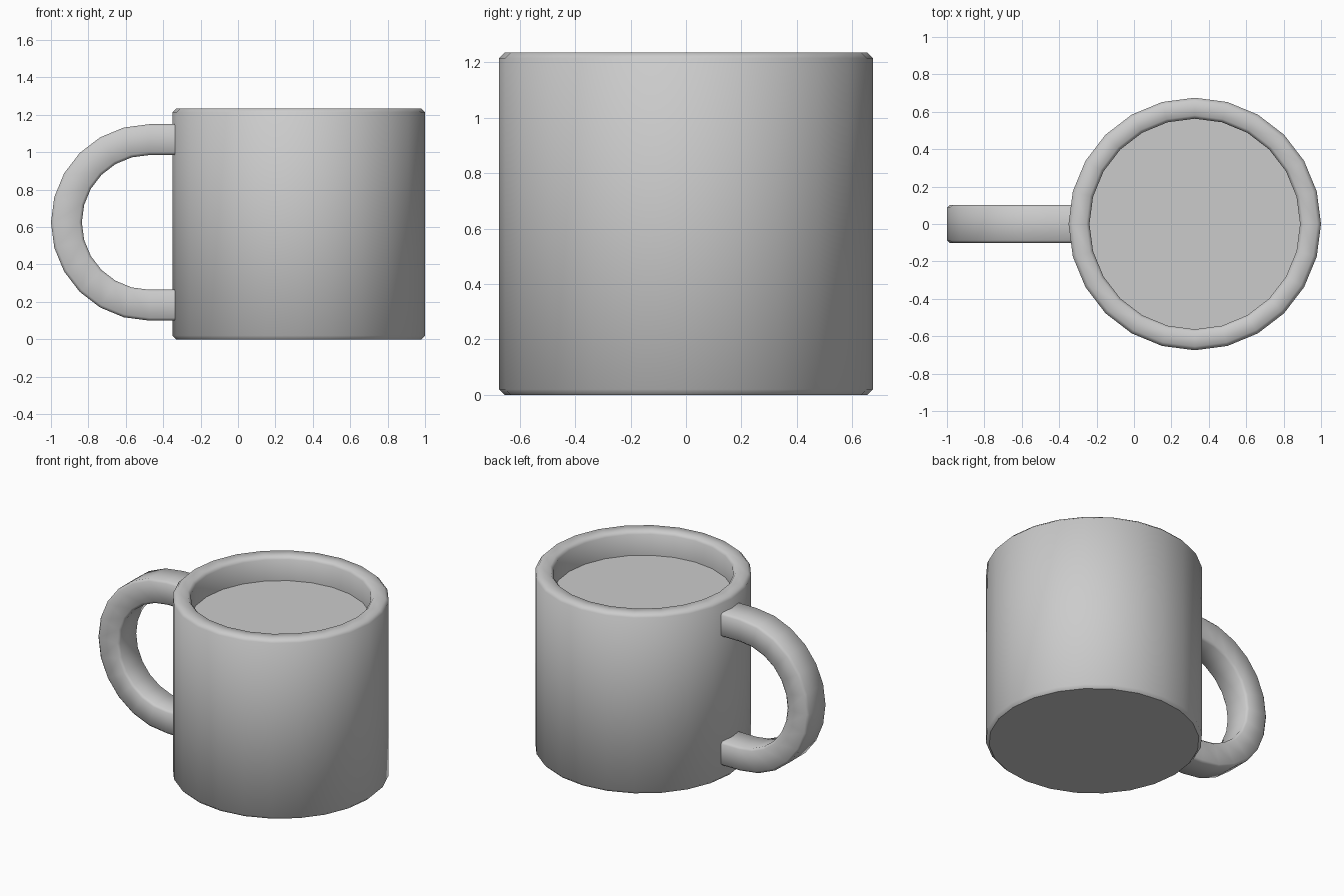
import bpy, bmesh, math

cube = bpy.data.objects.get("Cube")
if cube:
    bpy.data.objects.remove(cube, do_unlink=True)

SIDES = 24
CENTRE_X = 0.325
HEIGHT = 1.235


def make_material(name, colour):
    mat = bpy.data.materials.new(name)
    mat.use_nodes = True
    mat.diffuse_color = colour
    mat.node_tree.nodes["Principled BSDF"].inputs["Base Color"].default_value = colour
    return mat


def finish(bm, name, mat, angle):
    bmesh.ops.recalc_face_normals(bm, faces=bm.faces)
    mesh = bpy.data.meshes.new(name)
    bm.to_mesh(mesh)
    bm.free()
    mesh.materials.append(mat)
    obj = bpy.data.objects.new(name, mesh)
    bpy.context.collection.objects.link(obj)
    bpy.ops.object.select_all(action="DESELECT")
    obj.select_set(True)
    bpy.context.view_layer.objects.active = obj
    bpy.ops.object.shade_smooth_by_angle(angle=math.radians(angle))
    return obj


grey = make_material("ceramic grey", (0.6, 0.6, 0.6, 1))

# Cup: rings (radius, height) from the base, up the wall, over the rim, to the inner floor
rings = [(0.655, 0), (0.675, 0.02), (0.675, HEIGHT - 0.02), (0.655, HEIGHT),
         (0.58, HEIGHT), (0.563, HEIGHT - 0.02), (0.563, 1.07)]
bm = bmesh.new()
loops = []
for radius, z in rings:
    loops.append([bm.verts.new((CENTRE_X + radius * math.cos(math.tau * i / SIDES),
                                radius * math.sin(math.tau * i / SIDES), z))
                  for i in range(SIDES)])
for low, high in zip(loops, loops[1:]):
    for i in range(SIDES):
        j = (i + 1) % SIDES
        bm.faces.new((low[i], low[j], high[j], high[i]))
bm.faces.new(loops[0])
bm.faces.new(loops[-1])
# Keep the base flat and crisp
cup = finish(bm, "cup", grey, 50)
for edge in cup.data.edges:
    if all(cup.data.vertices[v].co.z < 0.001 for v in edge.vertices):
        edge.use_edge_sharp = True

# Handle: a half ring with straight ends running into the cup wall
ARC_X, ARC_Z, END_X = -0.475, 0.625, -0.3
STEPS = SIDES // 2


def outline(radius):
    arc = [(ARC_X - radius * math.sin(math.pi * i / STEPS),
            ARC_Z + radius * math.cos(math.pi * i / STEPS)) for i in range(STEPS + 1)]
    return [(END_X, ARC_Z + radius)] + arc + [(END_X, ARC_Z - radius)]


bm = bmesh.new()
sections = []
for outer, inner in zip(outline(0.525), outline(0.36)):
    sections.append([bm.verts.new((x, y, z)) for (x, z), y in
                     ((outer, -0.102), (outer, 0.102), (inner, 0.102), (inner, -0.102))])
long_edges = []
for a, b in zip(sections, sections[1:]):
    for k in range(4):
        n = (k + 1) % 4
        bm.faces.new((a[k], a[n], b[n], b[k]))
        long_edges.append(bm.edges.get((a[k], b[k])))
bm.faces.new(sections[0])
bm.faces.new(sections[-1])
bmesh.ops.bevel(bm, geom=long_edges, offset=0.015, segments=1, affect="EDGES")
finish(bm, "handle", grey, 50)
